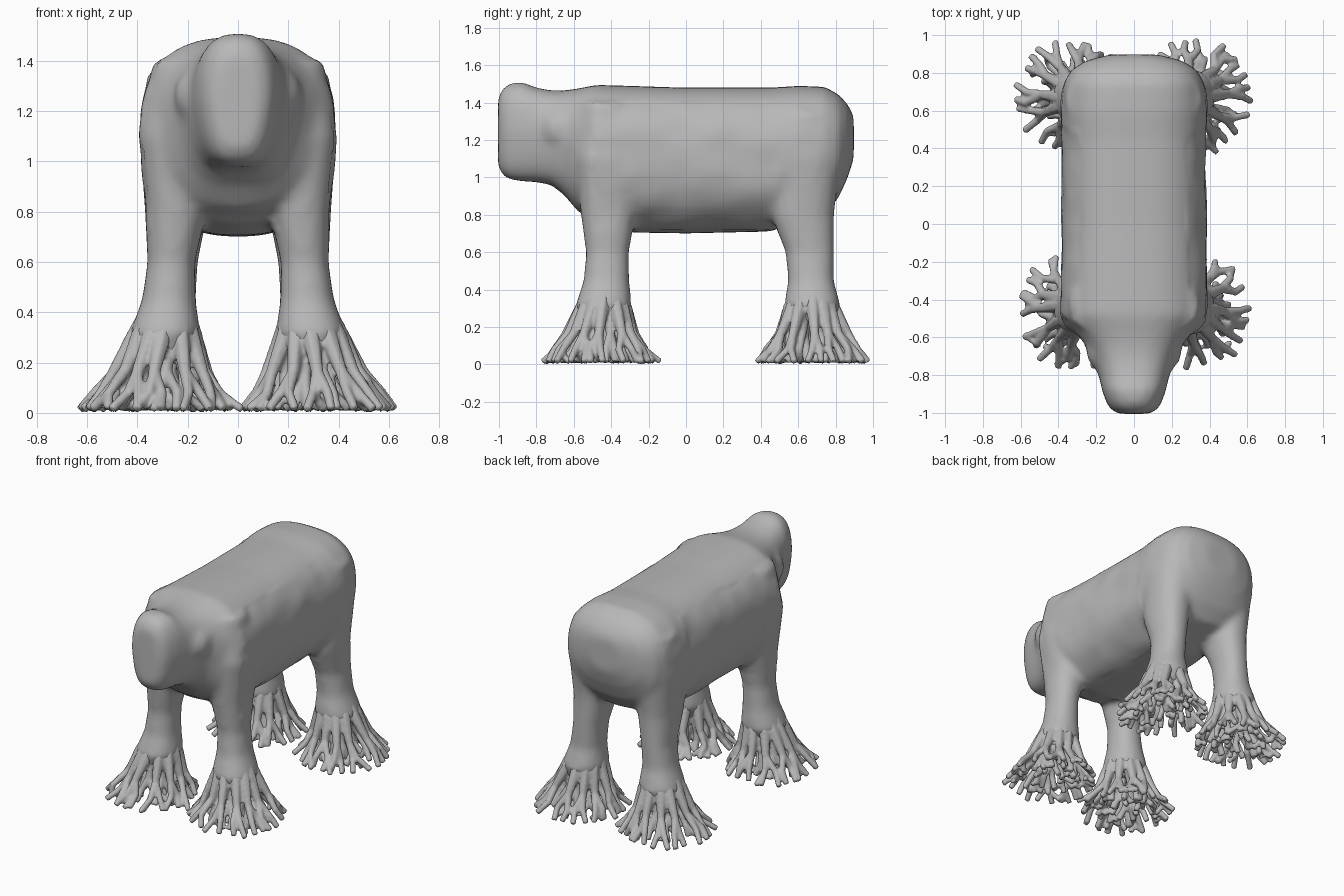
import bpy, bmesh, math, random
from mathutils import Vector, noise

random.seed(4)
cube = bpy.data.objects.get("Cube")
if cube:
    bpy.data.objects.remove(cube)

grey = bpy.data.materials.new("plain grey")
grey.use_nodes = True
GREY = (0.48, 0.48, 0.48, 1)
grey.diffuse_color = GREY
grey.node_tree.nodes["Principled BSDF"].inputs["Base Color"].default_value = GREY


def loft(bm, rings):
    """Skin a list of closed point rings and cap both ends."""
    loops = [[bm.verts.new(p) for p in ring] for ring in rings]
    n = len(loops[0])
    for a, b in zip(loops, loops[1:]):
        for i in range(n):
            j = (i + 1) % n
            bm.faces.new((a[i], a[j], b[j], b[i]))
    bm.faces.new(loops[0][::-1])
    bm.faces.new(loops[-1])


def oval(upper, lower, count=40):
    """Unit superellipse with its own squareness above and below."""
    for i in range(count):
        a = 2 * math.pi * i / count
        c, s = math.cos(a), math.sin(a)
        e = 2 / (upper if s >= 0 else lower)
        yield math.copysign(abs(c) ** e, c), math.copysign(abs(s) ** e, s)


def torso_ring(y, w, low, high):
    mid, half = (low + high) / 2, (high - low) / 2
    is_head = y < -0.6
    taper = 0.2 if is_head else 0
    shape = oval(2.6, 3.4) if is_head else oval(2.6, 2.4)
    return [(w * u * (1 + taper * min(v, 0)), y, mid + half * v) for u, v in shape]


def leg_ring(side, z, x, rx, y, ry):
    return [(side * (x + rx * u), y + ry * v, z) for u, v in oval(2.2, 2.2)]


# Torso and head: y, half width, bottom, top
TORSO = [(-1.005, .08, 1.06, 1.42), (-.985, .12, 1.02, 1.47), (-.95, .145, .99, 1.5),
         (-.88, .17, .98, 1.512), (-.8, .188, .975, 1.48), (-.72, .215, .96, 1.465),
         (-.65, .25, .905, 1.465), (-.58, .305, .82, 1.475), (-.48, .385, .76, 1.495),
         (-.3, .388, .705, 1.49), (0, .382, .7, 1.48), (.45, .382, .71, 1.48),
         (.6, .39, .76, 1.49), (.74, .375, .8, 1.485), (.815, .335, .89, 1.445),
         (.865, .255, 1.0, 1.39), (.897, .13, 1.1, 1.33)]

# Legs: z, x centre, x radius, y centre, y radius
FRONT_LEG = [(1.4, .22, .12, -.43, .13), (1.1, .262, .137, -.425, .165),
             (.8, .247, .122, -.415, .147), (.6, .265, .095, -.42, .115),
             (.45, .275, .107, -.425, .122), (.32, .29, .14, -.44, .15),
             (.22, .3, .1, -.45, .11)]
BACK_LEG = [(1.35, .225, .135, .65, .16), (1.1, .25, .142, .635, .19),
            (.8, .245, .125, .622, .17), (.6, .26, .1, .662, .13),
            (.45, .275, .107, .668, .122), (.32, .29, .14, .675, .15),
            (.22, .3, .1, .68, .11)]

bm = bmesh.new()
loft(bm, [torso_ring(*r) for r in TORSO])
for side in (-1, 1):
    for leg in (FRONT_LEG, BACK_LEG):
        loft(bm, [leg_ring(side, *r) for r in leg])
    # Broad cheek
    cheek = bmesh.ops.create_icosphere(bm, subdivisions=3, radius=.1)["verts"]
    bmesh.ops.scale(bm, verts=cheek, vec=(.9, 1.2, 1.15))
    bmesh.ops.translate(bm, verts=cheek, vec=(side * .165, -.66, 1.26))
bmesh.ops.recalc_face_normals(bm, faces=bm.faces)
mesh = bpy.data.meshes.new("body_and_legs")
bm.to_mesh(mesh)
bm.free()
body = bpy.data.objects.new("body_and_legs", mesh)
bpy.context.collection.objects.link(body)
body.select_set(True)
bpy.context.view_layer.objects.active = body

# Fuse the parts into one soft skin
remesh = body.modifiers.new("fuse", "REMESH")
remesh.mode = "VOXEL"
remesh.voxel_size = 0.02
soften = body.modifiers.new("soften", "SMOOTH")
soften.factor, soften.iterations = 0.5, 10
for name in ("fuse", "soften"):
    bpy.ops.object.modifier_apply(modifier=name)

# Uneven hide on the flanks
for v in body.data.vertices:
    if abs(v.co.y) < 0.5 and 0.72 < v.co.z < 1.4:
        v.co += v.normal * 0.01 * noise.noise(v.co * 6)
for p in body.data.polygons:
    p.use_smooth = True
body.data.materials.append(grey)


def add_root(curve, points, radii):
    spline = curve.splines.new("POLY")
    spline.points.add(len(points) - 1)
    for p, co, r in zip(spline.points, points, radii):
        p.co = (*co, 1)
        p.radius = r


def jitter(amount):
    return Vector((random.uniform(-amount, amount), random.uniform(-amount, amount), 0))


def root_foot(name, side, leg_y, foot_y):
    """Flared bundle of forking roots."""
    curve = bpy.data.curves.new(name, "CURVE")
    curve.dimensions = "3D"
    curve.bevel_depth = 1
    curve.bevel_resolution = 1
    curve.use_fill_caps = True
    top = Vector((side * .272, leg_y, 0))
    base = Vector((side * .325, foot_y, 0))
    for count, reach, turn in ((12, .275, 0), (8, .175, .3), (4, .08, .5)):
        for i in range(count):
            a = 2 * math.pi * (i + turn + random.uniform(-.2, .2)) / count
            d = Vector((math.cos(a), math.sin(a), 0))
            share = reach / .275

            def at(z, r, blend):
                return top.lerp(base, blend) + d * r * share + Vector((0, 0, z))

            high = at(.47, .06, 0)
            knee = at(.31, .117, .4)
            fork = at(.17, .18, .7) + jitter(.012)
            add_root(curve, [high, knee, fork], [.028, .038, .027])
            # Two tips spread from each fork, some with a side twig
            for s in (-1, 1):
                tip_dir = Vector((-d.y, d.x, 0)) * s * .045
                elbow = at(.085, .235, .9) + tip_dir * .6 + jitter(.018)
                tip = at(.02, .285, 1) + tip_dir + jitter(.022)
                add_root(curve, [fork, elbow, tip], [.025, .022, .02])
                if random.random() < .6:
                    twig = elbow.lerp(tip, .4) + jitter(.07)
                    twig.z = .02
                    add_root(curve, [elbow, twig], [.02, .018])
    temp = bpy.data.objects.new(name + "_curve", curve)
    bpy.context.collection.objects.link(temp)
    bpy.context.view_layer.update()
    graph = bpy.context.evaluated_depsgraph_get()
    mesh = bpy.data.meshes.new_from_object(temp.evaluated_get(graph))
    bpy.data.objects.remove(temp)
    mesh.name = name
    foot = bpy.data.objects.new(name, mesh)
    bpy.context.collection.objects.link(foot)
    # Weld the roots together and keep the soles flat on the ground
    bpy.context.view_layer.objects.active = foot
    weld = foot.modifiers.new("weld", "REMESH")
    weld.mode = "VOXEL"
    weld.voxel_size = 0.009
    smooth = foot.modifiers.new("smooth", "SMOOTH")
    smooth.iterations = 4
    for m in ("weld", "smooth"):
        bpy.ops.object.modifier_apply(modifier=m)
    for v in foot.data.vertices:
        v.co.z = max(v.co.z - .006, 0)
    for p in foot.data.polygons:
        p.use_smooth = True
    foot.data.materials.clear()
    foot.data.materials.append(grey)


for side, label in ((1, "left"), (-1, "right")):
    root_foot("front_" + label + "_root_foot", side, -.425, -.465)
    root_foot("back_" + label + "_root_foot", side, .668, .68)
